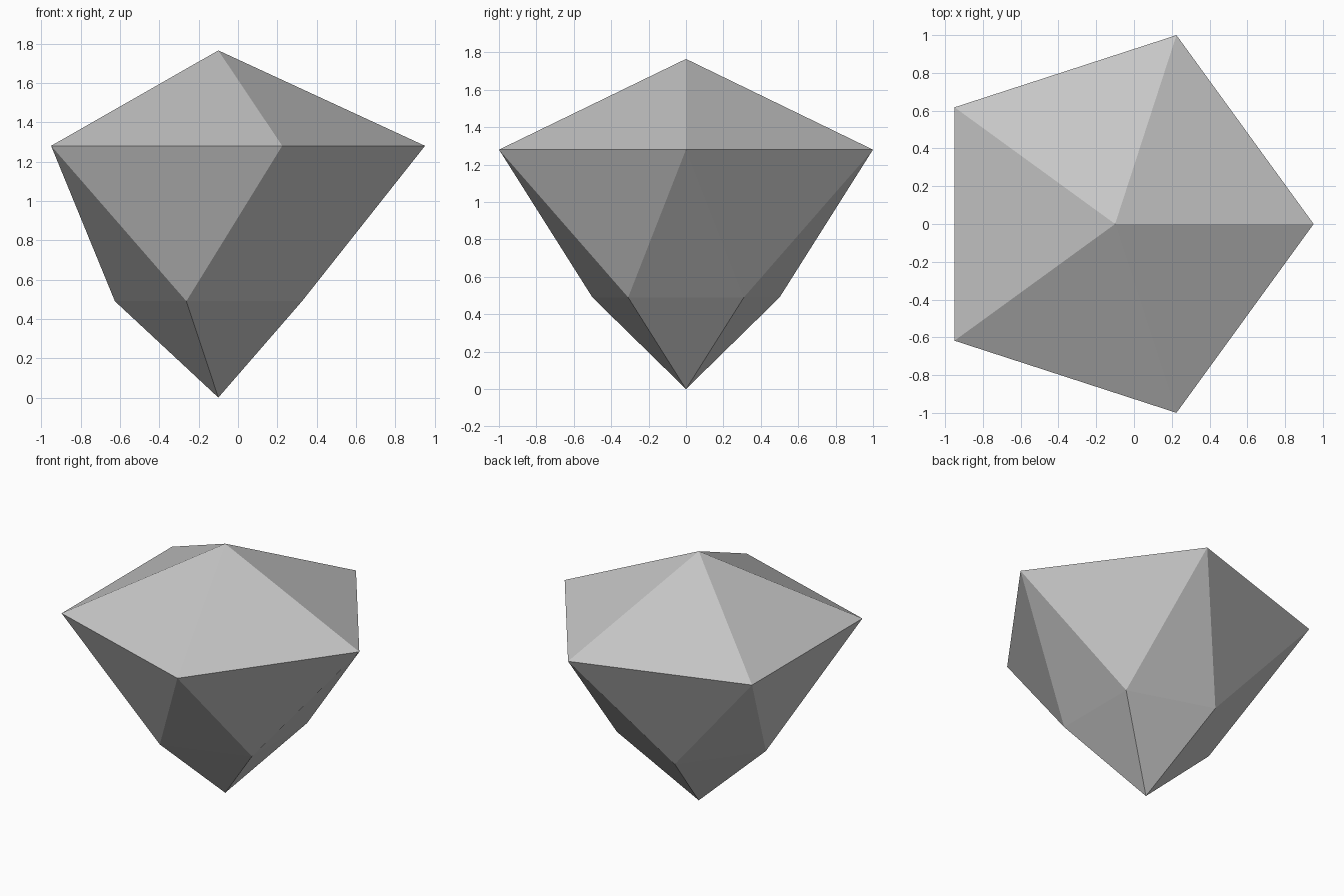
import bpy
import bmesh
from math import cos, sin, radians

if "Cube" in bpy.data.objects:
    bpy.data.objects.remove(bpy.data.objects["Cube"])

CENTRE_X = -0.10   # axis of the gem
SIDES = 5

stone = bpy.data.materials.new("light_grey_stone")
stone.diffuse_color = (0.56, 0.56, 0.56, 1.0)
stone.use_nodes = True
stone.node_tree.nodes["Principled BSDF"].inputs["Base Color"].default_value = stone.diffuse_color

bm = bmesh.new()


def ring(radius, z, turn):
    """Five points around the gem axis."""
    angles = [radians(turn + 360 * i / SIDES) for i in range(SIDES)]
    return [bm.verts.new((CENTRE_X + radius * cos(a), radius * sin(a), z)) for a in angles]


# Tips and the two staggered rings
top = bm.verts.new((CENTRE_X, 0, 1.765))
bottom = bm.verts.new((CENTRE_X, 0, 0))
girdle = ring(1.051, 1.28, 0)
waist = ring(0.526, 0.49, 36)

for i in range(SIDES):
    j = (i + 1) % SIDES
    bm.faces.new((girdle[i], girdle[j], top))        # crown
    bm.faces.new((girdle[j], girdle[i], waist[i]))   # facets pointing down
    bm.faces.new((waist[i], waist[j], girdle[j]))    # facets pointing up
    bm.faces.new((waist[j], waist[i], bottom))       # lower point

bmesh.ops.recalc_face_normals(bm, faces=bm.faces)
mesh = bpy.data.meshes.new("gem")
bm.to_mesh(mesh)
bm.free()
mesh.materials.append(stone)
gem = bpy.data.objects.new("gem", mesh)
bpy.context.collection.objects.link(gem)
